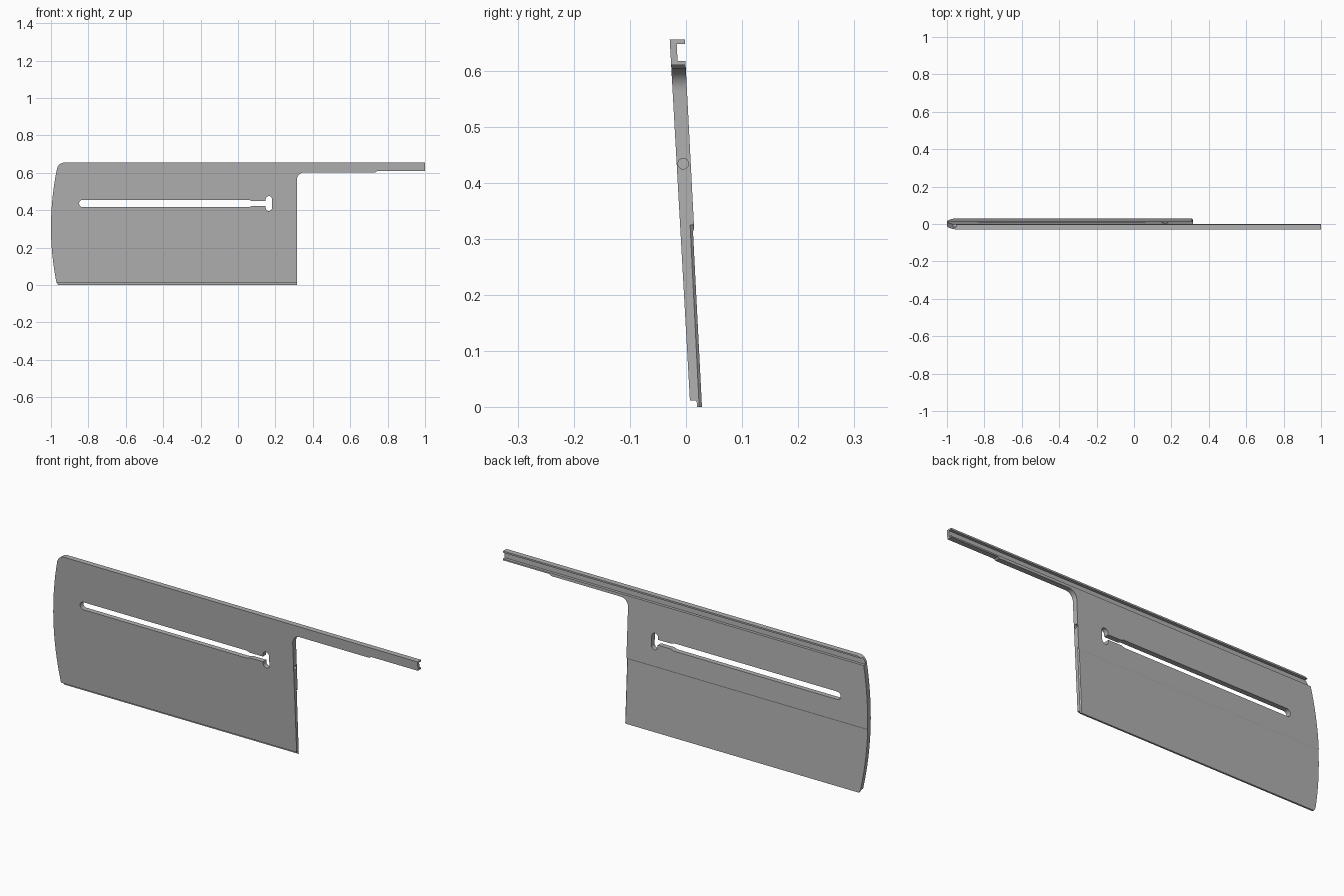
import bpy, bmesh, math
from mathutils import Vector

cube = bpy.data.objects.get("Cube")
if cube:
    bpy.data.objects.remove(cube, do_unlink=True)

steel = bpy.data.materials.new("grey_steel")
steel.use_nodes = True
steel.diffuse_color = (0.44, 0.44, 0.44, 1)
steel.node_tree.nodes["Principled BSDF"].inputs["Base Color"].default_value = (0.44, 0.44, 0.44, 1)


def prism(name, points, axis, lo, hi, lean=0.0):
    """Extrude a 2D profile along an axis; lean shifts y with height."""
    place = {"x": lambda a, b: Vector((lo, a, b)),
             "y": lambda a, b: Vector((a, lo, b)),
             "z": lambda a, b: Vector((a, b, lo))}[axis]
    step = Vector([(hi - lo) * (axis == k) for k in "xyz"])
    bm = bmesh.new()
    face = bm.faces.new([bm.verts.new(place(a, b)) for a, b in points])
    ext = bmesh.ops.extrude_face_region(bm, geom=[face])
    for v in ext["geom"]:
        if isinstance(v, bmesh.types.BMVert):
            v.co += step
    for v in bm.verts:
        v.co.y += lean * v.co.z
    bmesh.ops.recalc_face_normals(bm, faces=bm.faces)
    mesh = bpy.data.meshes.new(name)
    bm.to_mesh(mesh)
    bm.free()
    mesh.materials.append(steel)
    ob = bpy.data.objects.new(name, mesh)
    bpy.context.collection.objects.link(ob)
    return ob


def arc(cx, cz, r, start, end, n=8):
    angles = [math.radians(start + (end - start) * i / n) for i in range(n + 1)]
    return [(cx + r * math.cos(a), cz + r * math.sin(a)) for a in angles]


def combine(target, tool, operation):
    tool.hide_render = True
    mod = target.modifiers.new("shape", "BOOLEAN")
    mod.operation, mod.solver, mod.object = operation, "EXACT", tool
    bpy.context.view_layer.objects.active = target
    bpy.ops.object.modifier_apply(modifier=mod.name)
    bpy.data.objects.remove(tool, do_unlink=True)


# Outline: bowed left end, rounded corner, long arm, filleted inner corner
bow = [(-0.968 - 0.032 * (1 - ((z - 0.31) / 0.31) ** 2), z)
       for z in [0.015 + 0.61 * i / 16 for i in range(17)]]
outline = [(-0.962, 0)] + bow + arc(-0.928, 0.615, 0.04, 160, 90)
outline += [(1, 0.655), (1, 0.61), (0.745, 0.61), (0.735, 0.603)]
outline += arc(0.355, 0.563, 0.04, 90, 180) + [(0.315, 0)]
plate = prism("blade_plate", outline, "y", -0.1, 0.1)

# Cross-section: leaning plate, channel along the back, stepped bottom lip
section = [(-0.029, 0.655), (0.007, 0.012), (0.019, 0.012), (0.0195, 0),
           (0.0285, 0), (0.0125, 0.313), (0.0145, 0.318), (-0.001, 0.617),
           (-0.015, 0.617), (-0.0165, 0.647), (-0.002, 0.647), (-0.002, 0.655)]
combine(plate, prism("section", section, "x", -1.1, 1.1), "INTERSECT")

# Long slot that narrows into an upright keyhole
slot = arc(-0.831, 0.436, 0.019, 90, 270)
slot += [(0.06, 0.417), (0.075, 0.423)]
slot += [(0.148, 0.423)] + arc(0.165, 0.413, 0.017, 180, 360)
slot += arc(0.165, 0.459, 0.017, 0, 180) + [(0.148, 0.449), (0.075, 0.449), (0.06, 0.455)]
combine(plate, prism("slot", slot, "y", -0.1, 0.1), "DIFFERENCE")

# Chamfer on the lower back edge, and a round hole in the upright edge
wedge = [(0.309, 0.0295), (0.32, 0.0295), (0.32, 0.0235), (0.315, 0.0235)]
combine(plate, prism("edge_chamfer", wedge, "z", -0.01, 0.325, -0.05), "DIFFERENCE")
hole = arc(-0.005, 0.434, 0.0095, 0, 345, 23)
combine(plate, prism("edge_hole", hole, "x", 0.28, 0.33), "DIFFERENCE")

# Smooth the curved ends while keeping edges crisp
for ob in bpy.context.selected_objects:
    ob.select_set(False)
plate.select_set(True)
bpy.context.view_layer.objects.active = plate
bpy.ops.object.shade_smooth_by_angle(angle=math.radians(20))
